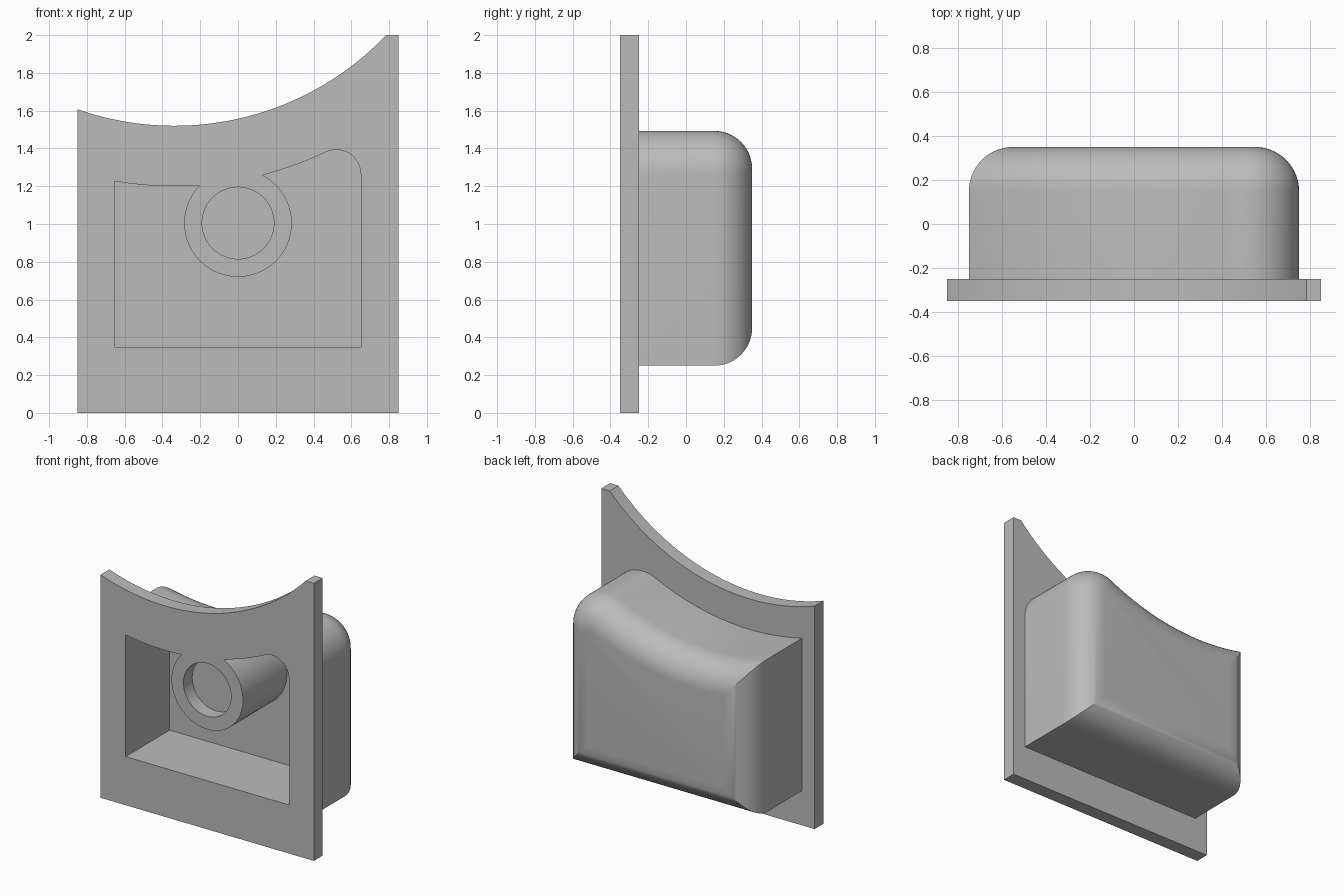
import bpy, bmesh, math

if "Cube" in bpy.data.objects:
    bpy.data.objects.remove(bpy.data.objects["Cube"], do_unlink=True)

GREY = (0.5, 0.5, 0.5, 1)
mat = bpy.data.materials.new("plain grey")
mat.use_nodes = True
mat.diffuse_color = GREY
mat.node_tree.nodes["Principled BSDF"].inputs["Base Color"].default_value = GREY

ARC_X, ARC_Z = -0.337, 3.07      # shared centre of all the concave top curves


def arc_z(x, radius):
    return ARC_Z - math.sqrt(radius ** 2 - (x - ARC_X) ** 2)


def box_outline(inset):
    """Pocket outline in x, z: square base, one rounded corner, concave top."""
    half, corner, sweep = 0.75 - inset, 0.23 - inset, 1.77 + inset
    cx = half - corner
    cz = arc_z(cx, sweep + corner)
    pts = [(-half, 0.25 + inset), (half, 0.25 + inset)]
    end = math.atan2(ARC_Z - cz, ARC_X - cx)
    pts += [(cx + corner * math.cos(end * i / 20), cz + corner * math.sin(end * i / 20))
            for i in range(21)]
    x_end = pts[-1][0]
    for i in range(1, 41):
        x = x_end + (-half - x_end) * i / 40
        pts.append((x, arc_z(x, sweep)))
    return pts


def loft(name, sections):
    """Closed solid through (y, outline) sections."""
    bm = bmesh.new()
    rings = [[bm.verts.new((x, y, z)) for x, z in pts] for y, pts in sections]
    n = len(rings[0])
    for a, b in zip(rings, rings[1:]):
        for i in range(n):
            j = (i + 1) % n
            bm.faces.new((a[i], a[j], b[j], b[i]))
    bm.faces.new(rings[0][::-1])
    bm.faces.new(rings[-1])
    bmesh.ops.recalc_face_normals(bm, faces=bm.faces)
    mesh = bpy.data.meshes.new(name)
    bm.to_mesh(mesh)
    bm.free()
    mesh.materials.append(mat)
    obj = bpy.data.objects.new(name, mesh)
    bpy.context.collection.objects.link(obj)
    return obj


def prism(name, pts, y0, y1):
    return loft(name, [(y0, pts), (y1, pts)])


def circle(radius, n=64):
    return [(radius * math.cos(math.tau * i / n), 1.005 + radius * math.sin(math.tau * i / n))
            for i in range(n)]


def combine(target, tool, operation):
    mod = target.modifiers.new(operation, "BOOLEAN")
    mod.operation, mod.object, mod.solver = operation, tool, "EXACT"
    bpy.context.view_layer.objects.active = target
    bpy.ops.object.modifier_apply(modifier=mod.name)
    bpy.data.objects.remove(tool, do_unlink=True)


# Mounting plate with a concave top edge
top = [(x, arc_z(x, 1.55)) for x in (0.784 - 1.634 * i / 48 for i in range(49))]
top[0] = (0.784, 2)
housing = prism("pocket_housing", [(-0.85, 0), (0.85, 0), (0.85, 2)] + top, -0.35, -0.25)

# Pocket body behind it, its rear edges rounded
ROUND = 0.2
sections = [(-0.3, box_outline(0))]
for i in range(15):
    a = math.pi / 2 * i / 14
    sections.append((0.15 + ROUND * math.sin(a), box_outline(ROUND * (1 - math.cos(a)))))
body = loft("pocket_body", sections) if ROUND < 0.23 else None
combine(housing, body, "UNION")

# Hollow the pocket, leaving a round boss standing inside
cavity = prism("cavity_cutter", box_outline(0.1), -0.5, 0.15)
combine(cavity, prism("boss_core", circle(0.285), -0.6, 0.3), "DIFFERENCE")
combine(housing, cavity, "DIFFERENCE")

# Blind hole in the boss
combine(housing, prism("hole_cutter", circle(0.19), -0.5, -0.25), "DIFFERENCE")

bpy.ops.object.select_all(action="DESELECT")
housing.select_set(True)
bpy.context.view_layer.objects.active = housing
bpy.ops.object.shade_smooth_by_angle(angle=math.radians(30))
